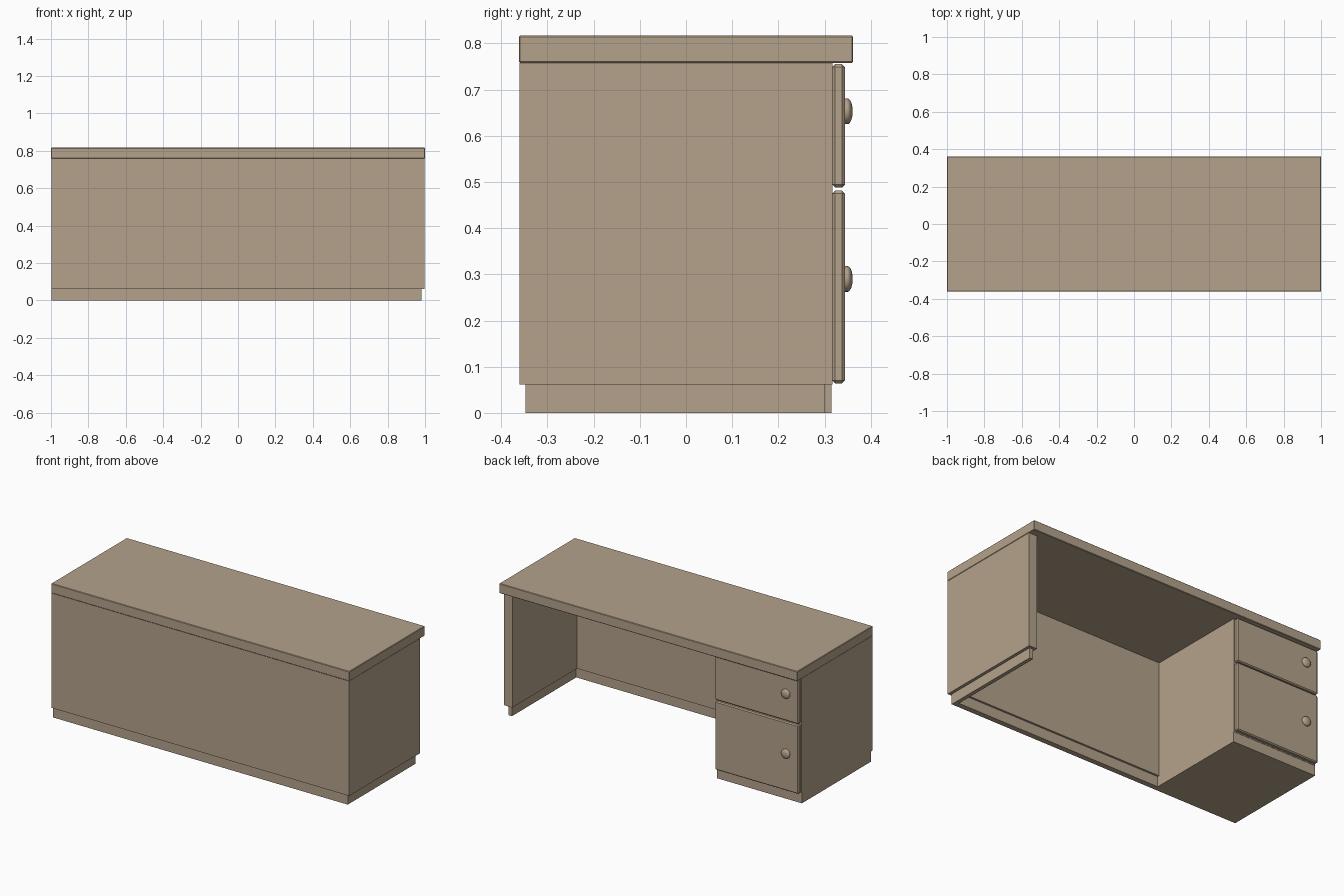
import bpy
import bmesh
import math
from mathutils import Matrix, Vector

cube = bpy.data.objects.get("Cube")
if cube:
    bpy.data.objects.remove(cube, do_unlink=True)

wood = bpy.data.materials.new("tan wood")
wood.use_nodes = True
TAN = (0.46, 0.365, 0.26, 1)
wood.diffuse_color = TAN
wood.node_tree.nodes["Principled BSDF"].inputs["Base Color"].default_value = TAN


def add_object(name, bm):
    mesh = bpy.data.meshes.new(name)
    bm.to_mesh(mesh)
    bm.free()
    mesh.materials.append(wood)
    obj = bpy.data.objects.new(name, mesh)
    bpy.context.collection.objects.link(obj)
    return obj


def box(name, x, y, z, bevel=0):
    """Box from (min, max) ranges on each axis."""
    bm = bmesh.new()
    size = [b - a for a, b in (x, y, z)]
    centre = Vector([(a + b) / 2 for a, b in (x, y, z)])
    bmesh.ops.create_cube(bm, size=1, matrix=Matrix.Translation(centre) @ Matrix.Diagonal((*size, 1)))
    obj = add_object(name, bm)
    if bevel:
        mod = obj.modifiers.new("Edge", 'BEVEL')
        mod.width = bevel
        mod.segments = 1
    return obj


def knob(name, x, y, z, radius, depth):
    """Round drawer pull turned around the y axis."""
    bm = bmesh.new()
    neck = 0.35 * depth
    steps = 6
    points = [(radius, 0), (radius, neck)]
    for i in range(1, steps + 1):
        a = math.pi / 2 * i / steps
        points.append((radius * math.cos(a), neck + (depth - neck) * math.sin(a)))
    verts = [bm.verts.new((r, h, 0)) for r, h in points]
    edges = [bm.edges.new(pair) for pair in zip(verts, verts[1:])]
    bmesh.ops.spin(bm, geom=verts + edges, cent=(0, 0, 0), axis=(0, 1, 0),
                   angle=math.tau, steps=24)
    bmesh.ops.remove_doubles(bm, verts=bm.verts, dist=0.0001)
    bmesh.ops.recalc_face_normals(bm, faces=bm.faces)
    # The open back is hidden, so make sure the dome points outwards
    tip = max(bm.faces, key=lambda f: f.calc_center_median().y)
    if tip.normal.y < 0:
        bmesh.ops.reverse_faces(bm, faces=bm.faces)
    for face in bm.faces:
        face.smooth = True
    obj = add_object(name, bm)
    obj.location = (x, y, z)
    return obj


# Main levels and edges
KICK, UNDER, TOP = 0.062, 0.758, 0.817
FRONT, BACK, SIDE = -0.36, 0.317, 0.998
INNER, MODESTY, PED = 0.943, -0.303, -0.43

# Carcass
box("desktop", (-1, 1), (-0.362, 0.362), (UNDER, TOP), 0.003)
box("side_panel", (INNER, SIDE), (FRONT, BACK), (KICK, UNDER))
box("modesty_panel", (PED, INNER), (FRONT, MODESTY), (KICK, UNDER))
box("drawer_pedestal", (-SIDE, PED), (FRONT, BACK), (KICK, UNDER))

# Recessed plinths
box("side_plinth", (0.957, 0.98), (-0.348, 0.30), (0, KICK))
box("modesty_plinth", (PED, 0.957), (-0.348, -0.315), (0, KICK))
box("pedestal_plinth", (-SIDE, PED), (-0.348, 0.315), (0, KICK))

# Drawer fronts with round pulls
for name, low, high, pull in (("lower", 0.064, 0.481, 0.29),
                              ("upper", 0.488, 0.755, 0.653)):
    box(name + "_drawer", (-0.995, -0.434), (BACK, 0.344), (low, high), 0.006)
    knob(name + "_knob", -0.912, 0.343, pull, 0.028, 0.018)
